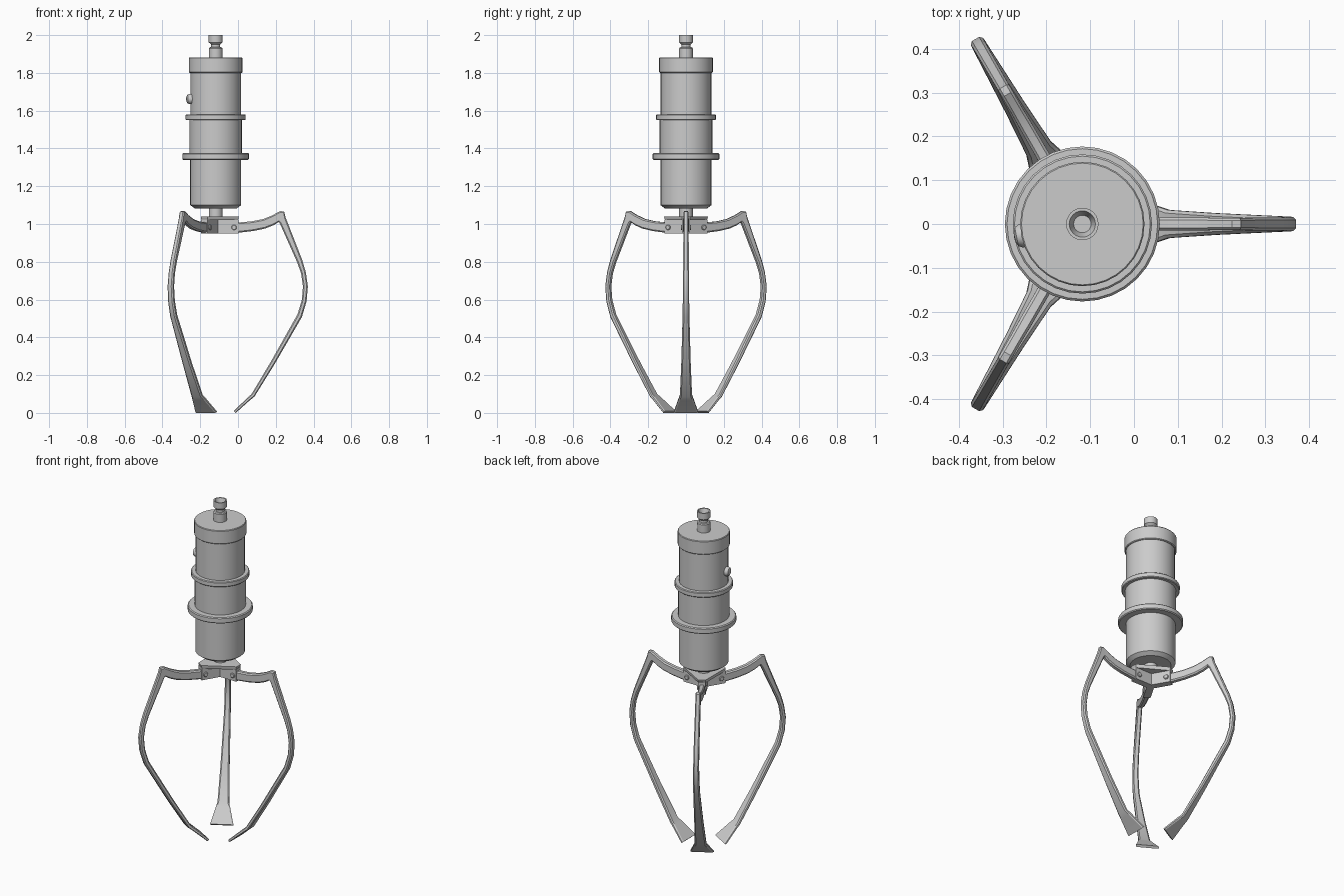
import bpy, bmesh
from math import sin, cos, pi, radians
from mathutils import Matrix, Vector

if "Cube" in bpy.data.objects:
    bpy.data.objects.remove(bpy.data.objects["Cube"])

CX = -0.118                       # x of the central axis
AXIS = Matrix.Translation((CX, 0, 0))
ARMS = [0, 120, 240]


def finish(name, bm, matrix=AXIS, angle=35):
    bmesh.ops.recalc_face_normals(bm, faces=bm.faces[:])
    me = bpy.data.meshes.new(name)
    bm.to_mesh(me)
    bm.free()
    ob = bpy.data.objects.new(name, me)
    ob.matrix_world = matrix
    bpy.context.collection.objects.link(ob)
    bpy.ops.object.select_all(action='DESELECT')
    ob.select_set(True)
    bpy.context.view_layer.objects.active = ob
    bpy.ops.object.shade_smooth_by_angle(angle=radians(angle))
    return ob


def loft(bm, loops):
    """Join equal-sized loops of points into a closed solid."""
    rows = [[bm.verts.new(p) for p in loop] for loop in loops]
    n = len(rows[0])
    for a, b in zip(rows, rows[1:]):
        for i in range(n):
            j = (i + 1) % n
            bm.faces.new((a[i], a[j], b[j], b[i]))
    bm.faces.new(rows[0][::-1])
    bm.faces.new(rows[-1])


def lathe(name, profile, sides=32, matrix=AXIS):
    bm = bmesh.new()
    loft(bm, [[(r * cos(2 * pi * i / sides), r * sin(2 * pi * i / sides), z)
               for i in range(sides)] for r, z in profile])
    return finish(name, bm, matrix)


def turned(deg):
    return AXIS @ Matrix.Rotation(radians(deg), 4, 'Z')


# Motor housing: stacked turned sections
lathe("lower_housing", [(0.10, 1.083), (0.112, 1.083), (0.135, 1.10), (0.135, 1.345)])
lathe("lower_flange", [(0.172, 1.34), (0.177, 1.345), (0.177, 1.37), (0.172, 1.375)])
lathe("middle_housing", [(0.139, 1.37), (0.139, 1.56)])
lathe("upper_flange", [(0.155, 1.55), (0.159, 1.554), (0.159, 1.576), (0.155, 1.58)])
lathe("upper_housing", [(0.134, 1.57), (0.134, 1.81)])
lathe("top_cap", [(0.138, 1.80), (0.142, 1.804), (0.142, 1.878), (0.139, 1.882)])

# Hanging fitting with a recessed cup on top
lathe("top_fitting", [(0.036, 1.87), (0.036, 1.93), (0.032, 1.935), (0.024, 1.937),
                      (0.024, 1.95), (0.037, 1.962), (0.037, 2.0), (0.030, 2.0),
                      (0.020, 1.97)], 24)
lathe("bottom_shaft", [(0.036, 1.03), (0.036, 1.09)], 24)

# Side knob pointing outwards
knob = turned(191) @ Matrix.Translation((0.125, 0, 1.662)) @ Matrix.Rotation(pi / 2, 4, 'Y')
lathe("side_knob", [(0.027, 0), (0.027, 0.018), (0.022, 0.028), (0.010, 0.033)], 16, knob)

# Triangular top plate of the hub, corners clipped
bm = bmesh.new()
loops = []
for z, s in ((1.02, 0.95), (1.028, 1.0), (1.04, 1.02)):
    loop = []
    for a in ARMS:
        for side in (-1, 1):
            p = Matrix.Rotation(radians(a), 4, 'Z') @ Vector((0.12 * s, side * 0.02, 0))
            loop.append((p.x, p.y, z))
    loops.append(loop)
loft(bm, loops)
finish("hub_plate", bm)

# Three-way hub block
bm = bmesh.new()
hw, reach = 0.02, 0.12
loops = []
for z in (0.95, 1.025):
    loop = []
    for a in ARMS:
        for x, y in ((reach, -hw), (reach, hw), (hw / 3 ** 0.5, hw)):
            p = Matrix.Rotation(radians(a), 4, 'Z') @ Vector((x, y, 0))
            loop.append((p.x, p.y, z))
    loops.append(loop)
loft(bm, loops)
finish("hub_block", bm)

# Claw arm stations: outer r, z, inner r, z, half width
STATIONS = [
    (0.070, 1.008, 0.070, 0.952, 0.016),
    (0.130, 1.009, 0.130, 0.955, 0.016),
    (0.190, 1.014, 0.200, 0.963, 0.015),
    (0.250, 1.026, 0.262, 0.976, 0.015),
    (0.300, 1.046, 0.305, 0.993, 0.014),
    (0.342, 1.069, 0.333, 1.010, 0.014),
    (0.362, 1.066, 0.336, 1.008, 0.014),
    (0.370, 1.035, 0.341, 1.000, 0.014),
    (0.458, 0.810, 0.432, 0.795, 0.015),
    (0.477, 0.745, 0.452, 0.738, 0.0155),
    (0.488, 0.670, 0.462, 0.670, 0.016),
    (0.481, 0.590, 0.456, 0.598, 0.017),
    (0.456, 0.507, 0.433, 0.522, 0.018),
    (0.310, 0.255, 0.290, 0.268, 0.025),
    (0.205, 0.086, 0.190, 0.100, 0.032),
    (0.180, 0.066, 0.167, 0.079, 0.040),
    (0.106, 0.000, 0.095, 0.010, 0.064),
]


def section(ro, zo, ri, zi, w, c=0.25):
    """Chamfered rectangle across the arm."""
    o, i = Vector((ro, 0, zo)), Vector((ri, 0, zi))
    k = min(w * 0.4, 0.007)
    d = (i - o) * min(c, 0.007 / (i - o).length)
    pts = []
    for base, off in ((o, d), (i, -d)):
        ws = [(w, off), (w - k, off * 0), (-(w - k), off * 0), (-w, off)]
        if base is i:
            ws = ws[::-1]
        pts += [base + e + Vector((0, y, 0)) for y, e in ws]
    return pts


for n, a in enumerate(ARMS):
    bm = bmesh.new()
    loft(bm, [section(*s) for s in STATIONS])
    finish(f"claw_arm_{n + 1}", bm, turned(a), 30)
    # Pivot bolt through the hub and arm
    pin = turned(a) @ Matrix.Translation((0.097, 0, 0.982)) @ Matrix.Rotation(pi / 2, 4, 'X')
    lathe(f"pivot_bolt_{n + 1}", [(0.011, -0.027), (0.014, -0.024),
                                  (0.014, 0.024), (0.011, 0.027)], 12, pin)
